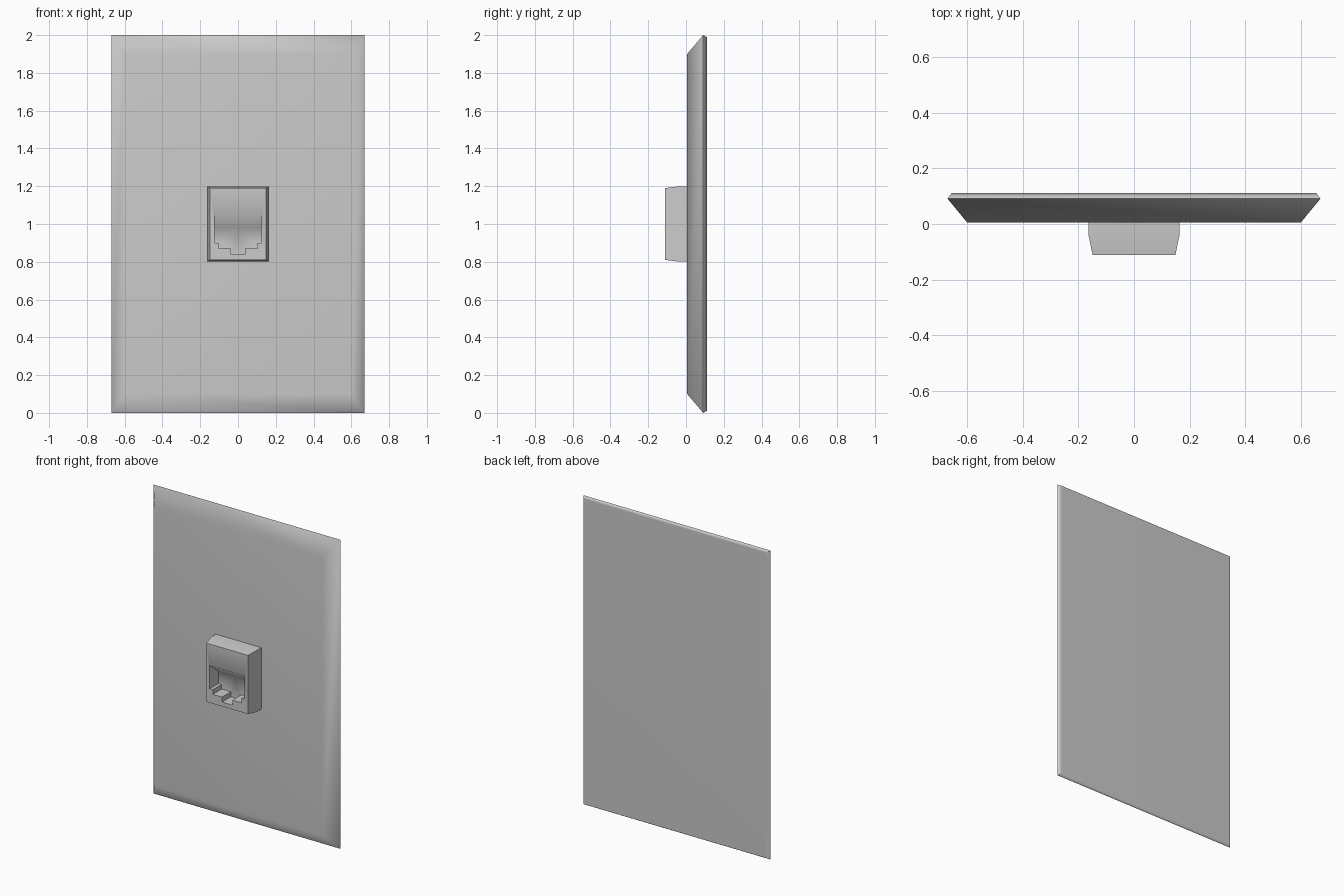
import bpy, bmesh, math

if "Cube" in bpy.data.objects:
    bpy.data.objects.remove(bpy.data.objects["Cube"])


def finish(bm, name, angle):
    bmesh.ops.recalc_face_normals(bm, faces=bm.faces[:])
    mesh = bpy.data.meshes.new(name)
    bm.to_mesh(mesh)
    bm.free()
    obj = bpy.data.objects.new(name, mesh)
    bpy.context.collection.objects.link(obj)
    bpy.ops.object.select_all(action='DESELECT')
    bpy.context.view_layer.objects.active = obj
    obj.select_set(True)
    bpy.ops.object.shade_smooth_by_angle(angle=math.radians(angle))
    mod = obj.modifiers.new("weighted_normals", 'WEIGHTED_NORMAL')
    mod.keep_sharp = True
    return obj


def skin(bm, a, b, closed=True):
    n = len(a)
    for i in range(n if closed else n - 1):
        j = (i + 1) % n
        bm.faces.new((a[i], a[j], b[j], b[i]))


# Wall plate: rectangular rings (y, half width, half height), front to back
bm = bmesh.new()
rings = []
for y, w, h in [(0.006, 0.60, 0.90), (0.091, 0.67, 1.0), (0.111, 0.655, 0.988)]:
    rings.append([bm.verts.new((sx * w, y, 1 + sz * h))
                  for sx, sz in [(-1, -1), (1, -1), (1, 1), (-1, 1)]])
for a, b in zip(rings, rings[1:]):
    skin(bm, a, b)
bm.faces.new(rings[0])
bm.faces.new(rings[-1])
finish(bm, "wall_plate", 65)

# Jack housing: right half built from rings, then mirrored
bm = bmesh.new()


def half_ring(y, w, h):
    return [bm.verts.new((x, y, 1 + z)) for x, z in [(0, h), (w, h), (w, -h), (0, -h)]]


front = half_ring(-0.111, 0.149, 0.19)
shoulder = half_ring(-0.042, 0.163, 0.199)
base = half_ring(0.02, 0.163, 0.199)
skin(bm, front, shoulder, False)
skin(bm, shoulder, base, False)
bm.faces.new(base)

# Stepped socket opening, with a ceiling that slopes down to the back wall
steps = [(0, 0.838), (0.037, 0.838), (0.037, 0.87), (0.103, 0.87),
         (0.103, 0.90), (0.125, 0.90), (0.125, 1.05), (0, 1.05)]
rim = [bm.verts.new((x, -0.111, z)) for x, z in steps]
back = [bm.verts.new((x, -0.02, min(z, 0.98))) for x, z in steps]
skin(bm, rim, back, False)
bm.faces.new(back)
bm.faces.new(front + rim)

bmesh.ops.mirror(bm, geom=bm.verts[:] + bm.edges[:] + bm.faces[:],
                 axis='X', merge_dist=0.0001)
bmesh.ops.remove_doubles(bm, verts=bm.verts[:], dist=0.0001)
finish(bm, "jack_housing", 60)
